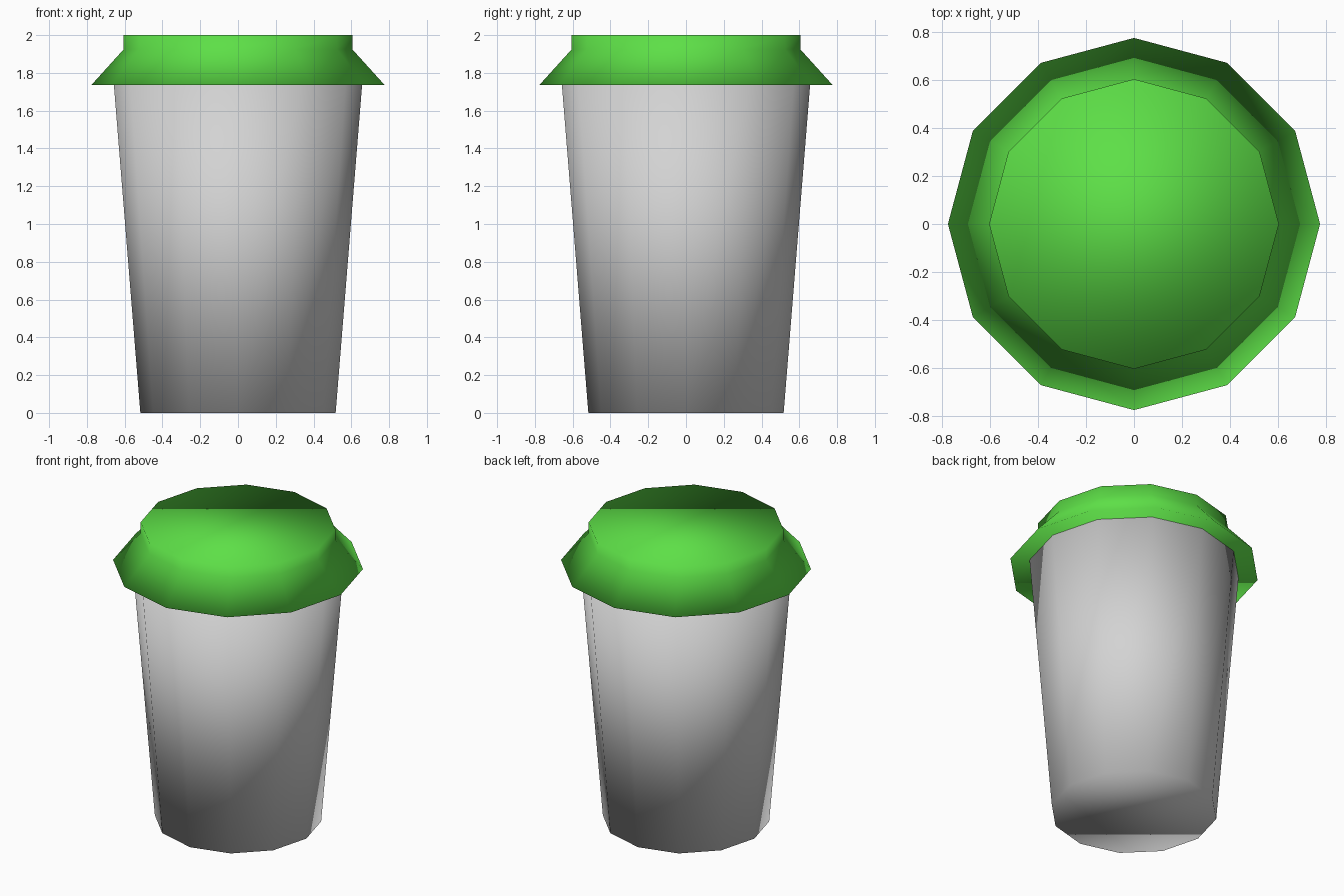
import bpy, bmesh
from math import cos, sin, tau

SIDES = 12

cube = bpy.data.objects.get("Cube")
if cube:
    bpy.data.objects.remove(cube, do_unlink=True)


def make_material(name, rgb):
    mat = bpy.data.materials.new(name)
    mat.use_nodes = True
    mat.diffuse_color = (*rgb, 1)
    mat.node_tree.nodes["Principled BSDF"].inputs["Base Color"].default_value = (*rgb, 1)
    return mat


def turned_part(name, profile, mat):
    """Closed twelve-sided solid from (radius, height) pairs, bottom to top."""
    bm = bmesh.new()
    rings = [[bm.verts.new((r * cos(tau * i / SIDES), r * sin(tau * i / SIDES), z))
              for i in range(SIDES)] for r, z in profile]
    for low, high in zip(rings, rings[1:]):
        for i in range(SIDES):
            j = (i + 1) % SIDES
            bm.faces.new((low[i], low[j], high[j], high[i]))
    bm.faces.new(rings[0][::-1])
    bm.faces.new(rings[-1])
    # Soft shading everywhere, including the rims
    for face in bm.faces:
        face.smooth = True
    mesh = bpy.data.meshes.new(name)
    bm.to_mesh(mesh)
    bm.free()
    mesh.materials.append(mat)
    obj = bpy.data.objects.new(name, mesh)
    bpy.context.collection.objects.link(obj)
    return obj


# Tapered cup
turned_part("cup_body", [(0.517, 0), (0.657, 1.735)],
            make_material("light grey", (0.65, 0.65, 0.65)))

# Lid with a flared skirt and a short upright rim
turned_part("cup_lid", [(0.777, 1.735), (0.605, 1.925), (0.605, 2)],
            make_material("bright green", (0.11, 0.74, 0.063)))
